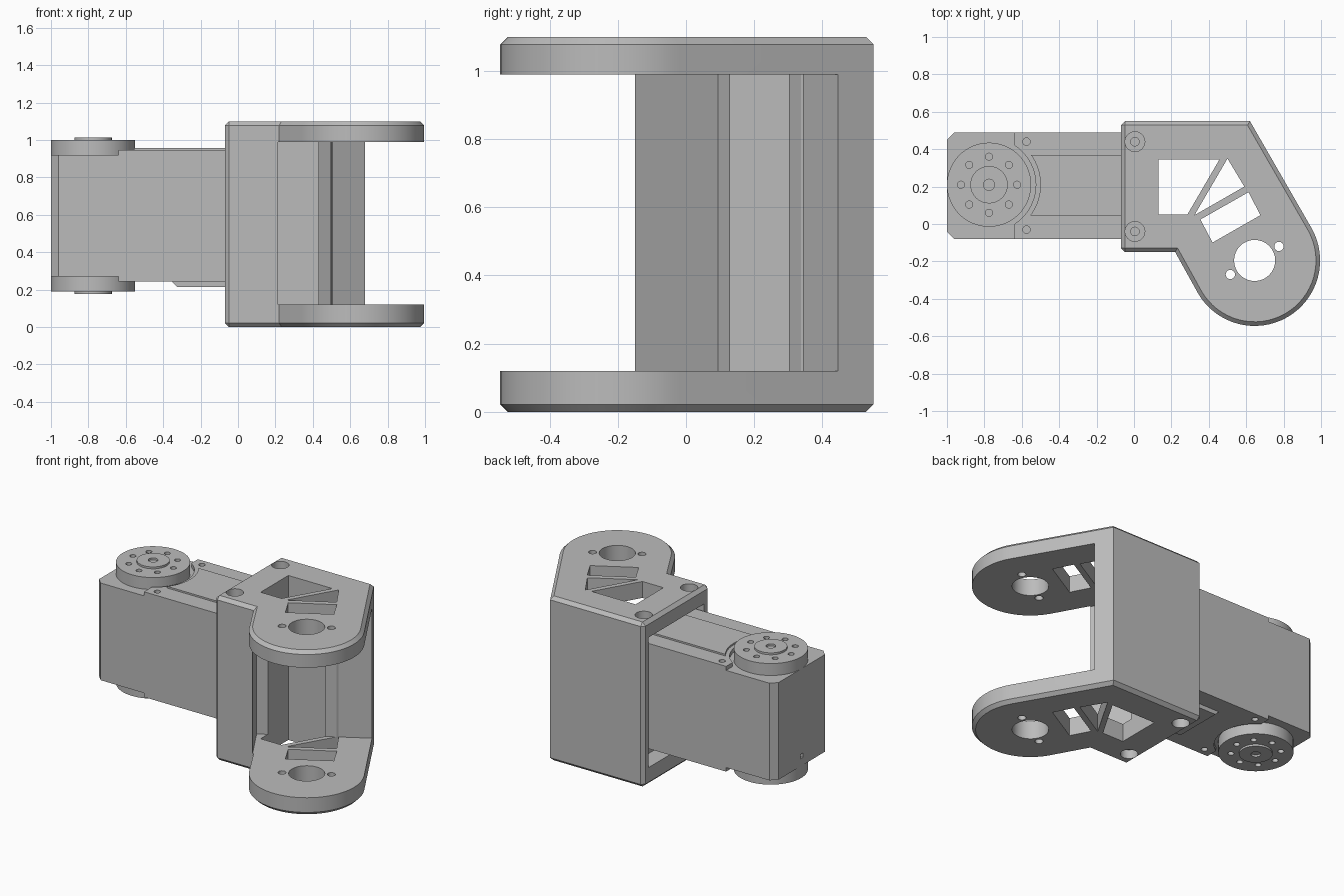
import bpy, bmesh, math
from mathutils import Vector

cube = bpy.data.objects.get("Cube")
if cube:
    bpy.data.objects.remove(cube)

grey = bpy.data.materials.new("plain grey")
grey.use_nodes = True
grey.diffuse_color = (0.5, 0.5, 0.5, 1)
grey.node_tree.nodes["Principled BSDF"].inputs["Base Color"].default_value = (0.5, 0.5, 0.5, 1)

MID = 0.595                 # height about which the motor is symmetric
AXIS = (-0.775, 0.21)       # horn axis
BORE = (0.645, -0.195)      # bracket pivot


def prism(name, pts, z0, z1):
    """Extrude a flat outline between two heights."""
    bm = bmesh.new()
    base = bm.faces.new([bm.verts.new((x, y, z0)) for x, y in pts])
    ext = bmesh.ops.extrude_face_region(bm, geom=[base])
    top = [v for v in ext["geom"] if isinstance(v, bmesh.types.BMVert)]
    bmesh.ops.translate(bm, verts=top, vec=(0, 0, z1 - z0))
    bmesh.ops.recalc_face_normals(bm, faces=bm.faces)
    me = bpy.data.meshes.new(name)
    bm.to_mesh(me)
    bm.free()
    ob = bpy.data.objects.new(name, me)
    bpy.context.collection.objects.link(ob)
    me.materials.append(grey)
    return ob


def arc(c, r, a0, a1, n):
    return [(c[0] + r * math.cos(math.radians(a0 + (a1 - a0) * i / n)),
             c[1] + r * math.sin(math.radians(a0 + (a1 - a0) * i / n))) for i in range(n + 1)]


def disc(name, c, r, z0, z1, n=32):
    return prism(name, arc(c, r, 0, 360, n)[:-1], z0, z1)


def box(name, x0, x1, y0, y1, z0, z1):
    return prism(name, [(x0, y0), (x1, y0), (x1, y1), (x0, y1)], z0, z1)


def cut(ob, cutter):
    """Subtract a cutter and delete it."""
    cutter.hide_render = True
    mod = ob.modifiers.new("cut", "BOOLEAN")
    mod.operation, mod.solver, mod.object = "DIFFERENCE", "EXACT", cutter
    bpy.context.view_layer.objects.active = ob
    bpy.ops.object.modifier_apply(modifier=mod.name)
    bpy.data.objects.remove(cutter)


def chamfer(ob, offset, rule):
    bm = bmesh.new()
    bm.from_mesh(ob.data)
    edges = [e for e in bm.edges if rule(e.verts[0].co, e.verts[1].co)]
    bmesh.ops.bevel(bm, geom=edges, offset=offset, segments=1, affect="EDGES")
    bm.to_mesh(ob.data)
    bm.free()


def span(a, b, up):
    """Mirror a height range for the underside."""
    return (a, b) if up else (2 * MID - b, 2 * MID - a)


# Bracket: outer block with a rounded arm
outline = [(-0.07, 0.55), (-0.07, -0.15), (0.22, -0.15)] + arc(BORE, 0.35, 210, 390, 32) + [(0.62, 0.55)]
bracket = prism("bracket", outline, 0, 1.1)
chamfer(bracket, 0.022, lambda a, b: abs(a.z - b.z) < 0.01 or (a.x < -0.06 and b.x < -0.06))

# Clearance between the two arm plates, square to the arm
q, u, v = Vector((0.072, 0.094)), Vector((0.5, -0.866)), Vector((0.866, 0.5))
cut(bracket, prism("clearance", [q, q + u * 1.2, q + u * 1.2 + v * 1.2, q + v * 1.2], 0.12, 0.99))

# Motor pocket
cut(bracket, box("pocket", -0.2, 0.045, -0.09, 0.497, 0.12, 0.99))

# Windows running through the whole bracket
windows = [
    [(0.131, 0.345), (0.457, 0.345), (0.286, 0.052), (0.131, 0.052)],
    [(0.5, 0.35), (0.59, 0.2), (0.323, 0.047)],
    [(0.355, 0.024), (0.612, 0.17), (0.676, 0.047), (0.42, -0.099)],
]
for w in windows:
    cut(bracket, prism("window", w, -0.1, 1.2))

# Pivot bore and its two pin holes
cut(bracket, disc("bore", BORE, 0.11, -0.1, 1.2))
for side in (-1, 1):
    c = (BORE[0] + side * 0.15 * v.x, BORE[1] + side * 0.15 * v.y)
    cut(bracket, disc("pin_hole", c, 0.025, -0.1, 1.2, 16))

# Counterbored bolt holes
for y in (0.44, -0.04):
    cut(bracket, disc("bolt_hole", (0.005, y), 0.023, -0.1, 1.2, 16))
    for up in (True, False):
        z0, z1 = (1.04, 1.2) if up else (-0.1, 0.06)
        cut(bracket, disc("counterbore", (0.005, y), 0.053, z0, z1, 24))

# Motor body with chamfered end corners
body = prism("motor_body", [(-1, -0.04), (-0.96, -0.08), (0.04, -0.08), (0.04, 0.49),
                            (-0.96, 0.49), (-1, 0.45)], 0.27, 0.92)
cut(body, box("end_socket", -1.1, -0.98, 0.19, 0.22, 0.32, 0.35))
parts = [bracket, body]

for up in (True, False):
    tag = "upper" if up else "lower"

    # Case cover curved around the horn
    cover = box(tag + "_cover", -0.64, 0.04, -0.08, 0.49, *span(0.915, 0.947, up))
    cut(cover, disc("relief", AXIS, 0.25, 0, 1.3, 64))
    for y in (0.44, -0.03):
        cut(cover, disc("screw_hole", (-0.575, y), 0.02, *span(0.925, 1.0, up), 16))

    # Raised centre strip
    if up:
        strip = box("upper_strip", -0.6, 0.04, 0.045, 0.37, 0.94, 0.958)
        cut(strip, disc("relief", AXIS, 0.275, 0, 1.3, 64))
    else:
        strip = box("lower_strip", -0.35, 0.04, 0.045, 0.37, 0.215, 0.25)
        chamfer(strip, 0.025, lambda a, b: max(a.x, b.x) < -0.3 and max(a.z, b.z) < 0.22)

    # Output horn with a ring of holes
    horn = disc(tag + "_horn", AXIS, 0.225, *span(0.91, 1.0, up), 64)
    for x, y in arc(AXIS, 0.15, 0, 360, 8)[:-1]:
        cut(horn, disc("horn_hole", (x, y), 0.019, *span(0.96, 1.1, up), 16))
    hub = disc(tag + "_hub", AXIS, 0.1, *span(0.99, 1.013, up))
    cut(hub, disc("hub_hole", AXIS, 0.03, *span(1.0, 1.1, up), 16))
    parts += [cover, strip, horn, hub]

# Smooth round walls, keep edges crisp
bpy.ops.object.select_all(action="DESELECT")
for ob in parts:
    ob.select_set(True)
bpy.context.view_layer.objects.active = bracket
bpy.ops.object.shade_smooth_by_angle(angle=math.radians(25))
